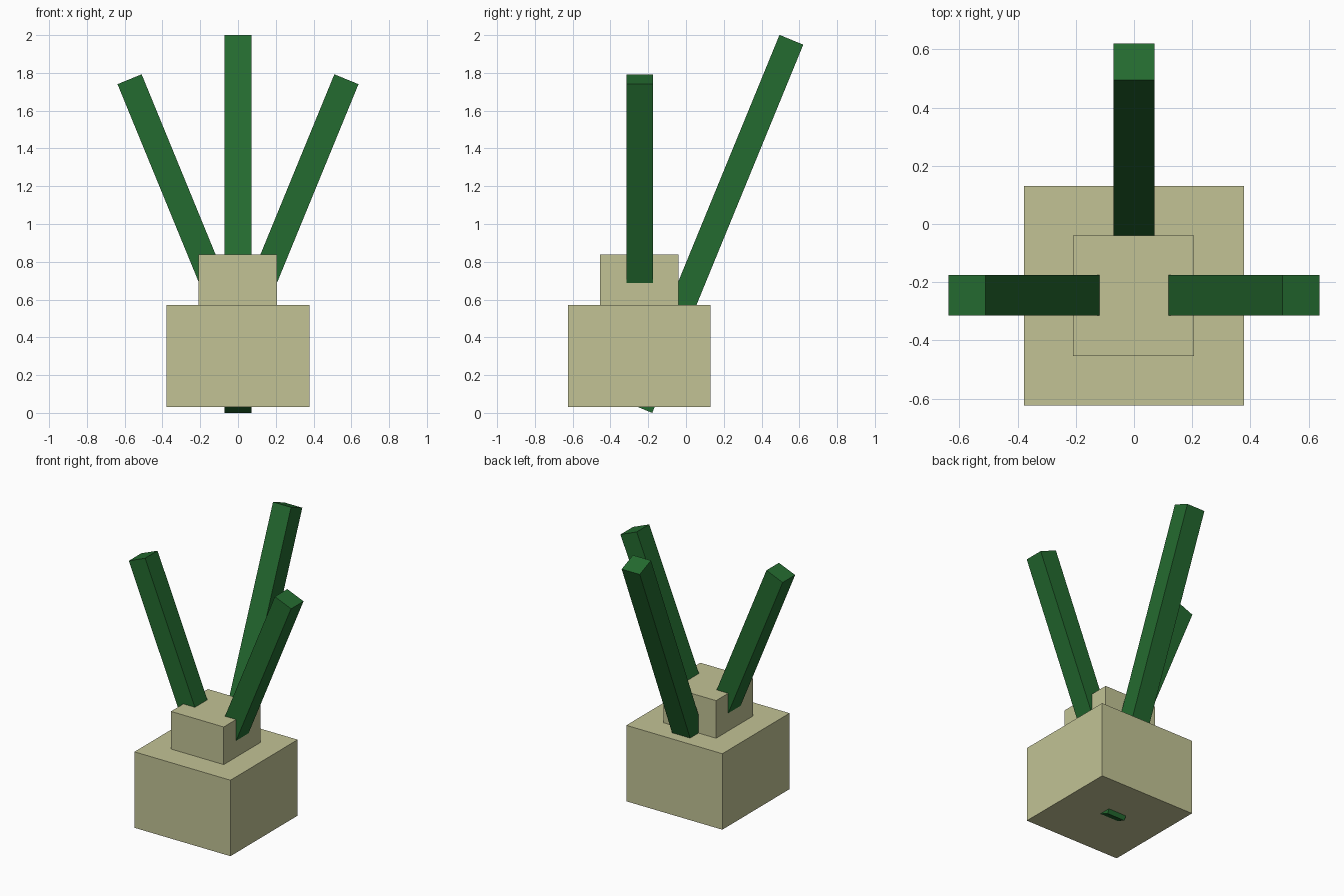
import bpy
import math
from mathutils import Vector

if "Cube" in bpy.data.objects:
    bpy.data.objects.remove(bpy.data.objects["Cube"])


def make_material(name, rgb):
    mat = bpy.data.materials.new(name)
    mat.diffuse_color = (*rgb, 1.0)
    mat.use_nodes = True
    mat.node_tree.nodes["Principled BSDF"].inputs["Base Color"].default_value = mat.diffuse_color
    return mat


sand = make_material("pale sand", (0.54, 0.545, 0.30))
green = make_material("leaf green", (0.0175, 0.145, 0.029))


def box(name, center, size, mat, rotation=(0, 0, 0)):
    bpy.ops.mesh.primitive_cube_add(size=1, location=center, rotation=rotation)
    obj = bpy.context.object
    obj.name = name
    obj.scale = size
    obj.data.materials.append(mat)
    return obj


def stalk(name, bottom, top, width, rotation):
    # Square bar running between the centres of its two ends
    bottom, top = Vector(bottom), Vector(top)
    return box(name, (bottom + top) / 2, (*width, (top - bottom).length), green, rotation)


# Stepped pot
box("pot_base", (0, -0.2465, 0.3), (0.755, 0.755, 0.54), sand)
box("pot_collar", (-0.002, -0.2465, 0.7), (0.415, 0.415, 0.275), sand)

# Tall stalk leaning backward, its foot poking through the pot bottom
lean = math.atan2(0.8, 1.95)
stalk("back_stalk", (0, -0.2425, 0.026), (0, 0.5585, 1.975), (0.142, 0.136), (-lean, 0, 0))

# Shorter stalks leaning left and right
for side, name in ((-1, "left_stalk"), (1, "right_stalk")):
    stalk(name, (0, -0.245, 0.37), (side * 0.575, -0.245, 1.766),
          (0.138, 0.14), (0, side * lean, 0))
